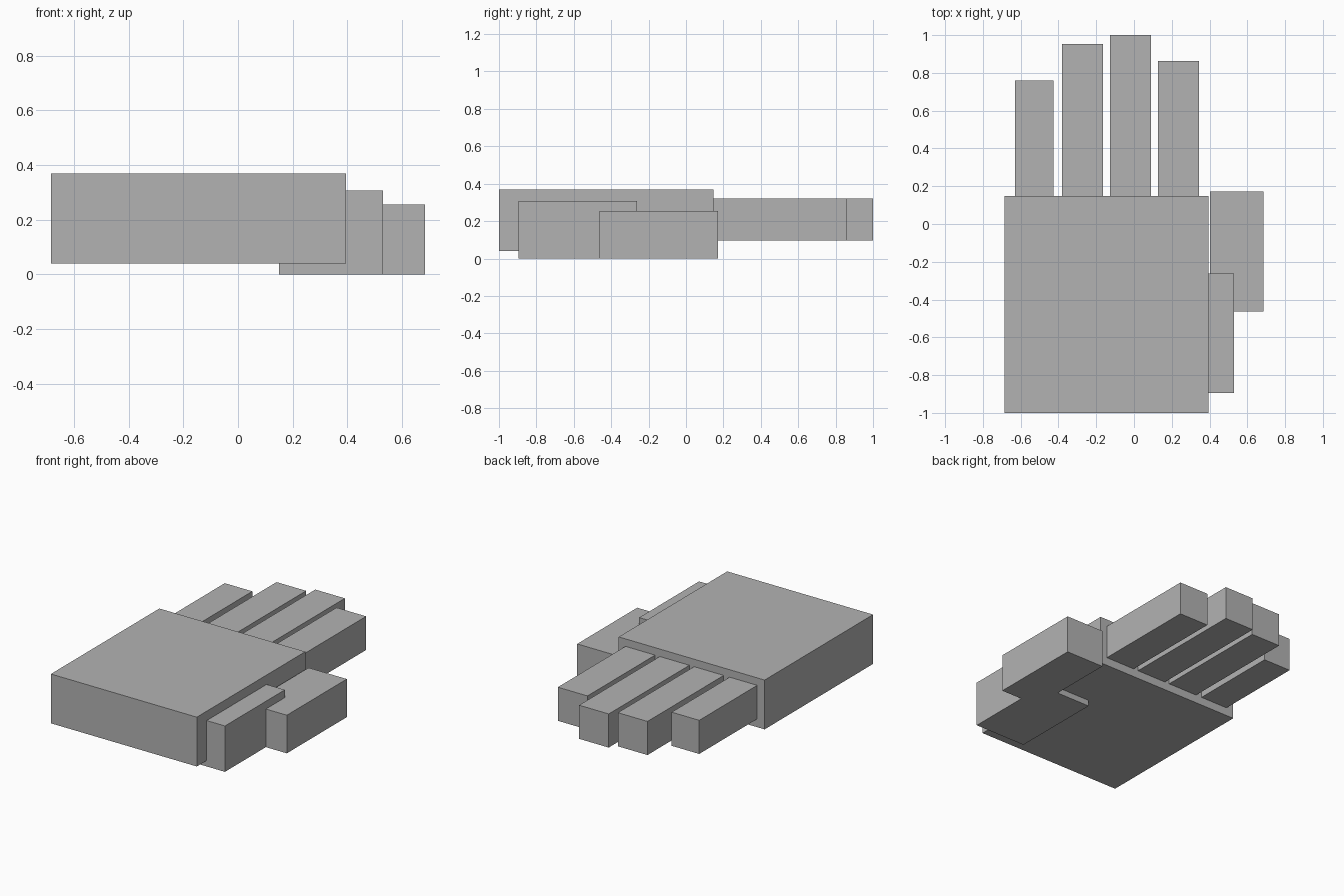
import bpy

if "Cube" in bpy.data.objects:
    bpy.data.objects.remove(bpy.data.objects["Cube"])

# One flat grey for the whole hand
grey = bpy.data.materials.new("plain_grey")
grey.diffuse_color = (0.45, 0.45, 0.45, 1)
grey.use_nodes = True
grey.node_tree.nodes["Principled BSDF"].inputs["Base Color"].default_value = grey.diffuse_color


def box(name, x, y, z):
    """Block spanning the given (min, max) ranges."""
    spans = (x, y, z)
    bpy.ops.mesh.primitive_cube_add(size=1, location=[(a + b) / 2 for a, b in spans])
    ob = bpy.context.object
    ob.name = name
    ob.scale = [b - a for a, b in spans]
    bpy.ops.object.transform_apply(location=False, rotation=False, scale=True)
    ob.data.materials.append(grey)
    return ob


# Palm slab
box("palm", (-0.685, 0.395), (-1.0, 0.147), (0.04, 0.37))

# Four fingers, rooted in the palm: left edge, right edge, tip
fingers = {
    "little_finger": (-0.63, -0.426, 0.76),
    "ring_finger": (-0.382, -0.163, 0.953),
    "middle_finger": (-0.128, 0.091, 1.0),
    "index_finger": (0.126, 0.345, 0.862),
}
for name, (x0, x1, tip) in fingers.items():
    box(name, (x0, x1), (0.1, tip), (0.095, 0.32))

# Thumb, in two offset blocks reaching below the palm
box("thumb_base", (0.15, 0.53), (-0.895, -0.262), (0.0, 0.307))
box("thumb_tip", (0.402, 0.685), (-0.462, 0.172), (0.0, 0.255))
